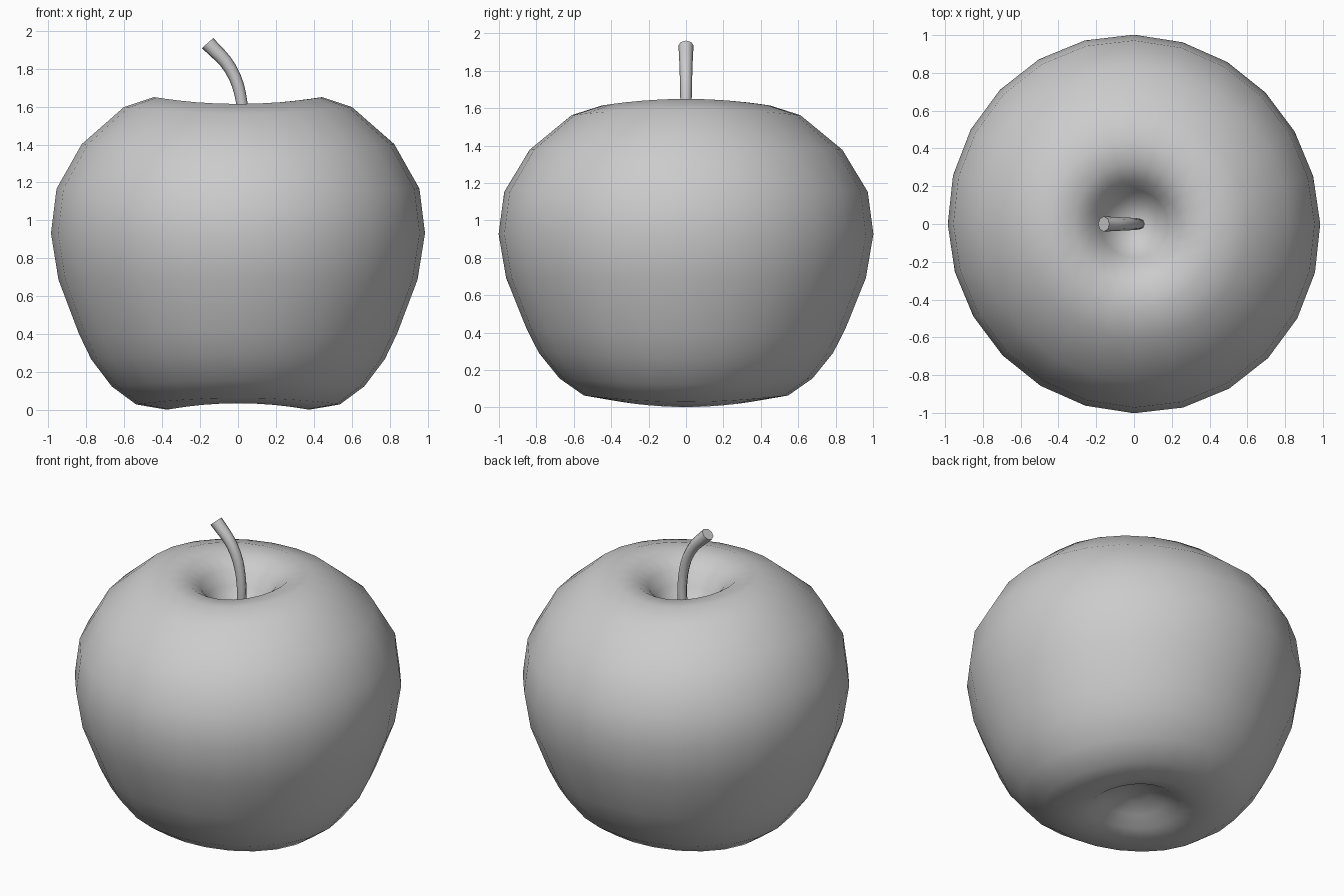
import bpy, bmesh, math

if "Cube" in bpy.data.objects:
    bpy.data.objects.remove(bpy.data.objects["Cube"])

SEGMENTS = 24

# apple profile (radius, height) from the stem hollow down to the base hollow
profile = [
    (0.06, 1.36), (0.13, 1.40), (0.18, 1.47), (0.23, 1.55), (0.32, 1.615),
    (0.45, 1.632), (0.61, 1.58), (0.835, 1.39), (0.97, 1.16), (1.0, 0.93),
    (0.96, 0.69), (0.85, 0.41), (0.785, 0.28), (0.675, 0.14), (0.545, 0.047),
    (0.38, 0.019), (0.27, 0.05), (0.19, 0.10), (0.09, 0.14),
]


def apple_point(r, z, a):
    # slightly oval section and a gentle two-lobed swelling
    c, s = math.cos(2 * a), math.sin(2 * a)
    radius = r * (0.994 - 0.008 * c - 0.010 * s)
    lift = 0.018 * c * (z - 0.82) / 0.81 * min(1, r / 0.4)
    return (radius * math.cos(a), radius * math.sin(a), z + lift)


# apple body
bm = bmesh.new()
rings = [[bm.verts.new(apple_point(r, z, math.tau * i / SEGMENTS))
          for i in range(SEGMENTS)] for r, z in profile]
top = bm.verts.new((0, 0, 1.35))
bottom = bm.verts.new((0, 0, 0.15))
for i in range(SEGMENTS):
    j = (i + 1) % SEGMENTS
    for upper, lower in zip(rings, rings[1:]):
        bm.faces.new((upper[i], lower[i], lower[j], upper[j]))
    bm.faces.new((top, rings[0][i], rings[0][j]))
    bm.faces.new((bottom, rings[-1][j], rings[-1][i]))
bmesh.ops.recalc_face_normals(bm, faces=bm.faces)
for f in bm.faces:
    f.smooth = True
mesh = bpy.data.meshes.new("apple_body")
bm.to_mesh(mesh)
bm.free()
bpy.context.collection.objects.link(bpy.data.objects.new("apple_body", mesh))

# curved stem, flaring towards its cut tip
curve = bpy.data.curves.new("stem", "CURVE")
curve.dimensions = "3D"
curve.bevel_depth = 0.04
curve.bevel_resolution = 2
curve.resolution_u = 4
curve.use_fill_caps = True
path = [(0.02, 1.33, 0.72), (0.02, 1.62, 0.75), (-0.04, 1.80, 0.85), (-0.16, 1.935, 1.0)]
spline = curve.splines.new("BEZIER")
spline.bezier_points.add(len(path) - 1)
for p, (x, z, scale) in zip(spline.bezier_points, path):
    p.co = (x, 0, z)
    p.radius = scale
    p.handle_left_type = p.handle_right_type = "AUTO"
stem = bpy.data.objects.new("stem", curve)
bpy.context.collection.objects.link(stem)
bpy.context.view_layer.objects.active = stem
stem.select_set(True)
bpy.ops.object.convert(target="MESH")
bpy.ops.object.shade_smooth_by_angle(angle=math.radians(50))
